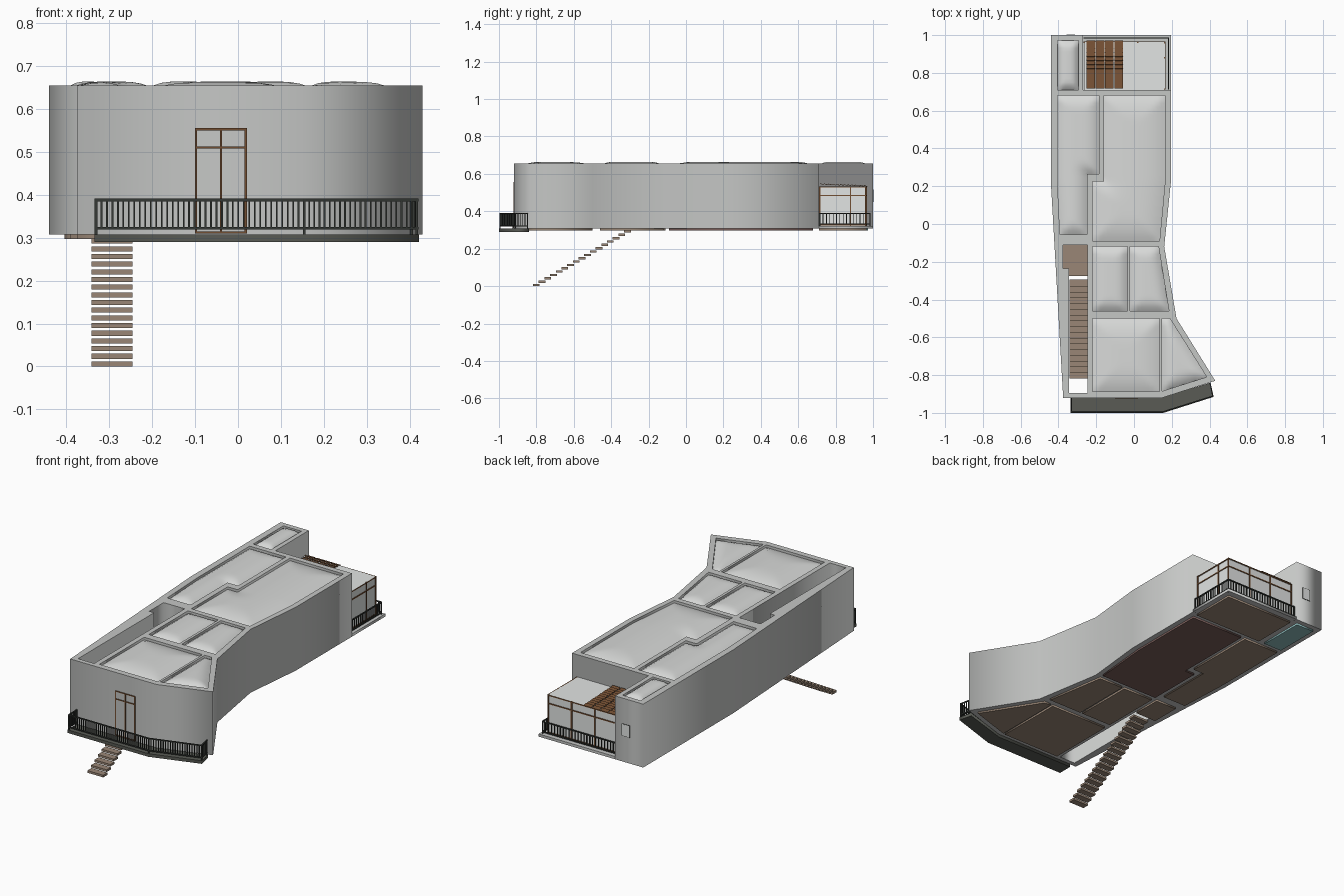
import bpy, bmesh, math
from mathutils import Vector, Matrix
from mathutils.geometry import intersect_point_line

cube = bpy.data.objects.get("Cube")
if cube:
    bpy.data.objects.remove(cube, do_unlink=True)


def material(name, r, g, b):
    m = bpy.data.materials.new(name)
    m.use_nodes = True
    m.diffuse_color = (r, g, b, 1)
    m.node_tree.nodes["Principled BSDF"].inputs["Base Color"].default_value = (r, g, b, 1)
    return m


PLASTER = material("grey plaster", .56, .57, .56)
CEILING = material("pale ceiling", .69, .7, .69)
GLASS = material("pale glass", .76, .78, .77)
TIMBER = material("brown timber", .17, .077, .032)
OAK = material("oak floor", .32, .24, .18)
DARK_FLOOR = material("dark wood floor", .19, .11, .1)
TILE = material("teal tile", .27, .5, .5)
METAL = material("dark metal", .035, .04, .035)
SLAB = material("dark slab", .1, .105, .09)

BASE, TOP = .307, .655


def finish(bm, name, mat):
    me = bpy.data.meshes.new(name)
    bm.to_mesh(me)
    bm.free()
    me.materials.append(mat)
    ob = bpy.data.objects.new(name, me)
    bpy.context.collection.objects.link(ob)
    return ob


def rect(x0, x1, y0, y1):
    return [(x0, y0), (x1, y0), (x1, y1), (x0, y1)]


def prism(name, outline, z0, z1, mat, holes=()):
    """Extrude a flat outline, leaving the holes open."""
    cu = bpy.data.curves.new(name, 'CURVE')
    cu.dimensions, cu.fill_mode, cu.extrude = '2D', 'BOTH', (z1 - z0) / 2
    for loop in (outline, *holes):
        sp = cu.splines.new('POLY')
        sp.points.add(len(loop) - 1)
        for p, (x, y) in zip(sp.points, loop):
            p.co = (x, y, 0, 1)
        sp.use_cyclic_u = True
    tmp = bpy.data.objects.new(name + "_curve", cu)
    bpy.context.collection.objects.link(tmp)
    bpy.context.view_layer.update()
    me = bpy.data.meshes.new_from_object(tmp.evaluated_get(bpy.context.evaluated_depsgraph_get()))
    bpy.data.objects.remove(tmp, do_unlink=True)
    bm = bmesh.new()
    bm.from_mesh(me)
    bpy.data.meshes.remove(me)
    bmesh.ops.remove_doubles(bm, verts=bm.verts, dist=1e-5)
    bmesh.ops.recalc_face_normals(bm, faces=bm.faces)
    bmesh.ops.translate(bm, verts=bm.verts, vec=(0, 0, (z0 + z1) / 2))
    return finish(bm, name, mat)


def box(bm, center, size, rot=None):
    m = Matrix.Translation(center) @ (rot or Matrix()) @ Matrix.Diagonal((*size, 1))
    bmesh.ops.create_cube(bm, size=1, matrix=m)


def beam(bm, a, b, w):
    a, b = Vector(a), Vector(b)
    d = b - a
    box(bm, (a + b) / 2, (d.length + w, w, w), d.to_track_quat('X', 'Z').to_matrix().to_4x4())


def pillow(name, outline):
    """Softly domed roof panel: height rises with distance from the rim."""
    bm = bmesh.new()
    bm.faces.new([bm.verts.new((x, y, 0)) for x, y in outline])
    for axis in (0, 1):
        lo = min(p[axis] for p in outline)
        hi = max(p[axis] for p in outline)
        n = max(8, round((hi - lo) / .02))
        for i in range(1, n):
            co, no = [0, 0, 0], [0, 0, 0]
            co[axis], no[axis] = lo + (hi - lo) * i / n, 1
            bmesh.ops.bisect_plane(bm, geom=bm.verts[:] + bm.edges[:] + bm.faces[:],
                                   plane_co=co, plane_no=no, dist=1e-5)
    rim = [(Vector((*a, 0)), Vector((*b, 0))) for a, b in zip(outline, outline[1:] + outline[:1])]

    def depth(p):
        best = 9
        for a, b in rim:
            q, t = intersect_point_line(p, a, b)
            best = min(best, (a + (b - a) * min(1, max(0, t)) - p).length)
        return best
    depths = [depth(v.co) for v in bm.verts]
    reach = max(depths)
    for v, d in zip(bm.verts, depths):
        v.co.z = .641 + .023 * (1 - (1 - d / reach) ** 3)
    bmesh.ops.recalc_face_normals(bm, faces=bm.faces)
    for f in bm.faces:
        f.smooth = True
        if f.normal.z < 0:
            f.normal_flip()
    finish(bm, name, CEILING)


def railing(name, path, z0, z1, gap):
    bm = bmesh.new()
    for a, b in zip(path, path[1:]):
        a, b = Vector(a), Vector(b)
        for z in (z0, z1):
            beam(bm, (*a, z), (*b, z), .006)
        n = max(1, round((b - a).length / gap))
        for i in range(n + 1):
            p = a.lerp(b, i / n)
            box(bm, (*p, (z0 + z1) / 2), (.004, .004, z1 - z0))
        for p in (a, b):
            box(bm, (*p, (BASE + z1) / 2), (.006, .006, z1 - BASE))
    finish(bm, name, METAL)


# Rooms: outline and floor colour
rooms = {
    "closet": (rect(-.405, -.295, .71, .972), TILE),
    "left_room": ([(-.405, .68), (-.405, .22), (-.392, -.055), (-.25, -.055),
                   (-.25, .265), (-.185, .265), (-.185, .68)], OAK),
    "main_room": ([(-.16, .68), (-.16, .225), (-.22, .225), (-.22, -.09),
                   (.135, -.09), (.165, .23), (.165, .68)], DARK_FLOOR),
    "middle_room": (rect(-.22, -.035, -.46, -.12), OAK),
    "side_room": ([(-.02, -.12), (-.02, -.46), (.185, -.46), (.13, -.12)], OAK),
    "front_room": (rect(-.22, .135, -.888, -.5), OAK),
    "corner_room": ([(.148, -.5), (.148, -.885), (.385, -.81), (.19, -.5)], OAK),
}
stairwell = [(-.345, -.895), (-.247, -.895), (-.247, -.11), (-.375, -.11),
             (-.375, -.235), (-.345, -.235)]
shell = [(-.44, 1), (-.27, 1), (-.27, .71), (.195, .71), (.195, .22), (.16, -.12),
         (.225, -.5), (.43, -.83), (.15, -.92), (-.375, -.92), (-.44, .22)]
prism("walls", shell, BASE, TOP, PLASTER, [r[0] for r in rooms.values()] + [stairwell])
for name, (outline, mat) in rooms.items():
    pillow(name + "_roof", outline)
    prism(name + "_floor", outline, .297, .308, mat)

# Stair landing and floating treads
prism("stair_landing", rect(-.375, -.247, -.275, -.11), .297, .307, OAK)
bm = bmesh.new()
steps = 17
for i in range(steps):
    t = i / (steps - 1)
    box(bm, (-.294, -.8 + .487 * t, .006 + .286 * t), (.096, .036, .012))
finish(bm, "stair_treads", OAK)

# Front balcony
prism("balcony_slab", [(-.335, -.918), (-.335, -1), (.155, -1), (.422, -.915), (.405, -.84),
                       (.15, -.918)], .29, BASE, SLAB)
railing("balcony_railing", [(-.331, -.925), (-.331, -.994), (.154, -.994), (.417, -.911),
                            (.404, -.848)], .322, .388, .0128)

# Front door frame
bm = bmesh.new()
for x in (-.098, -.04, .018):
    beam(bm, (x, -.921, .312), (x, -.921, .553), .005)
for z in (.312, .51, .553):
    beam(bm, (-.098, -.921, z), (.018, -.921, z), .005)
finish(bm, "front_door_frame", TIMBER)

# Rear terrace
prism("terrace_slab", rect(-.27, .195, .71, 1), BASE, .322, PLASTER)
prism("terrace_floor", rect(-.255, .165, .71, .965), .297, .308, OAK)
railing("terrace_railing", [(.182, .715), (.182, .984), (-.265, .984)], .332, .388, .018)

# Glazed sunroom with timber frame
bm = bmesh.new()
box(bm, (.16, .835, .425), (.005, .25, .21))
box(bm, (-.05, .96, .425), (.42, .005, .21))
box(bm, (-.05, .837, .53), (.43, .255, .006))
finish(bm, "sunroom_glass", GLASS)
bm = bmesh.new()
for y in (.715, .88, .96):
    beam(bm, (.163, y, .322), (.163, y, .53), .007)
for x in (.02, -.12, -.264):
    beam(bm, (x, .963, .322), (x, .963, .53), .007)
for z in (.326, .485, .53):
    beam(bm, (.163, .715, z), (.163, .963, z), .006)
    beam(bm, (.163, .963, z), (-.264, .963, z), .006)
finish(bm, "sunroom_frame", TIMBER)

# Louvre panels over the sunroom
bm = bmesh.new()
tilt = Matrix.Rotation(math.radians(-15), 4, 'X')
for col in range(4):
    for i in range(12):
        box(bm, (-.23 + .05 * col, .728 + .021 * i, .545 - .0008 * i), (.045, .0225, .003), tilt)
finish(bm, "sunroom_louvres", TIMBER)

# Small closet window
bm = bmesh.new()
box(bm, (-.335, 1, .482), (.044, .004, .062))
finish(bm, "closet_window", GLASS)
bm = bmesh.new()
for s in (-1, 1):
    beam(bm, (-.335 + s * .022, .999, .451), (-.335 + s * .022, .999, .513), .005)
    beam(bm, (-.357, .999, .482 + s * .031), (-.313, .999, .482 + s * .031), .005)
finish(bm, "closet_window_frame", METAL)
